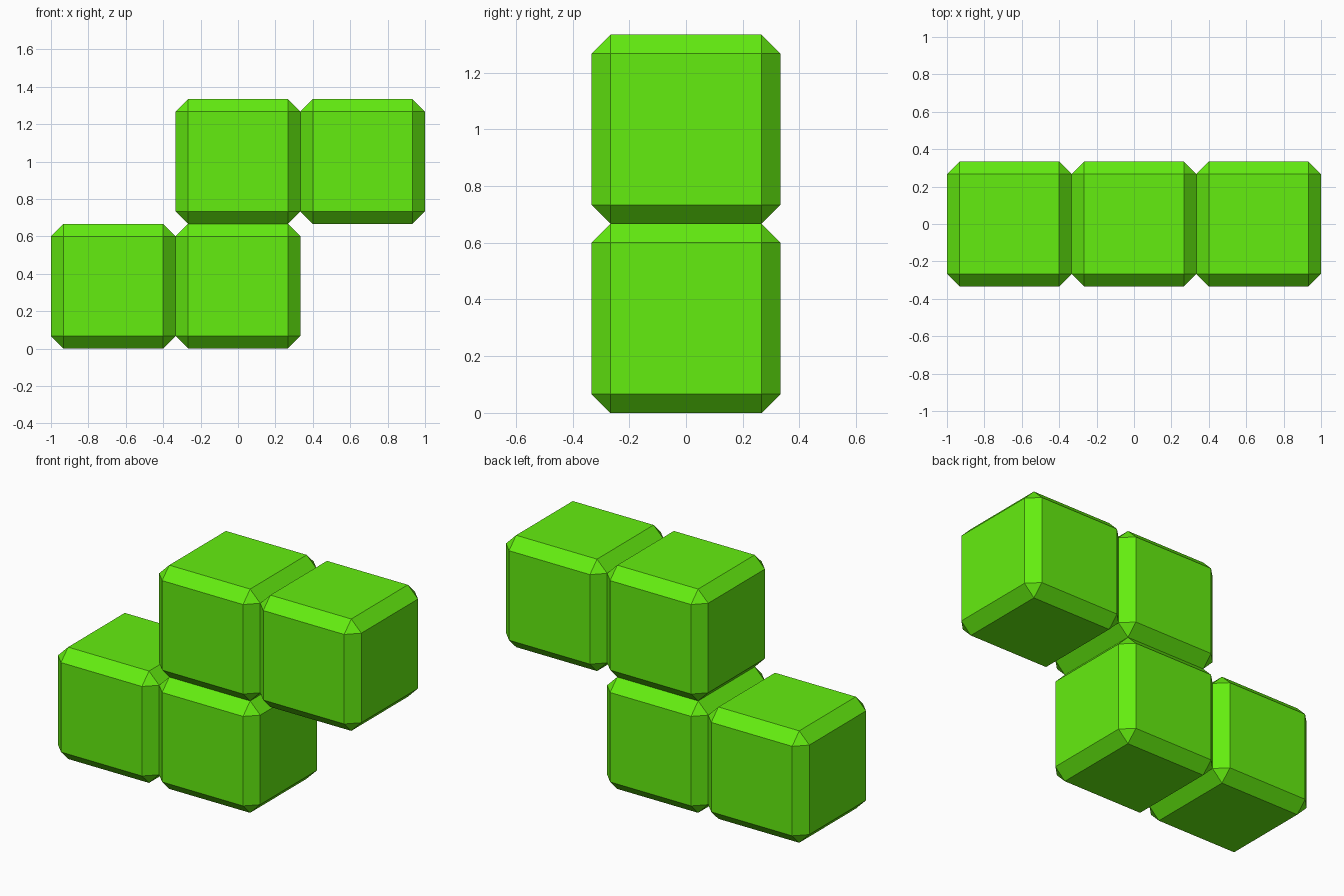
import bpy
import bmesh

if "Cube" in bpy.data.objects:
    bpy.data.objects.remove(bpy.data.objects["Cube"])

SIZE = 2 / 3       # edge length of one cube
CHAMFER = SIZE / 10

green = bpy.data.materials.new("green")
green.diffuse_color = (0.127, 0.85, 0.005, 1)
green.use_nodes = True
green.node_tree.nodes["Principled BSDF"].inputs["Base Color"].default_value = green.diffuse_color


def chamfered_cube(name, column, row):
    """One flat-chamfered cube placed on the grid of the piece."""
    bm = bmesh.new()
    bmesh.ops.create_cube(bm, size=SIZE)
    bmesh.ops.bevel(bm, geom=bm.edges[:], offset=CHAMFER, offset_type='OFFSET',
                    segments=1, profile=0.5, affect='EDGES')
    mesh = bpy.data.meshes.new(name)
    bm.to_mesh(mesh)
    bm.free()
    mesh.materials.append(green)
    obj = bpy.data.objects.new(name, mesh)
    obj.location = (column * SIZE, 0, (row + 0.5) * SIZE)
    bpy.context.collection.objects.link(obj)


# Stepped piece: two cubes below, two above shifted one to the right
for name, column, row in (("lower_left_cube", -1, 0), ("lower_middle_cube", 0, 0),
                          ("upper_middle_cube", 0, 1), ("upper_right_cube", 1, 1)):
    chamfered_cube(name, column, row)
